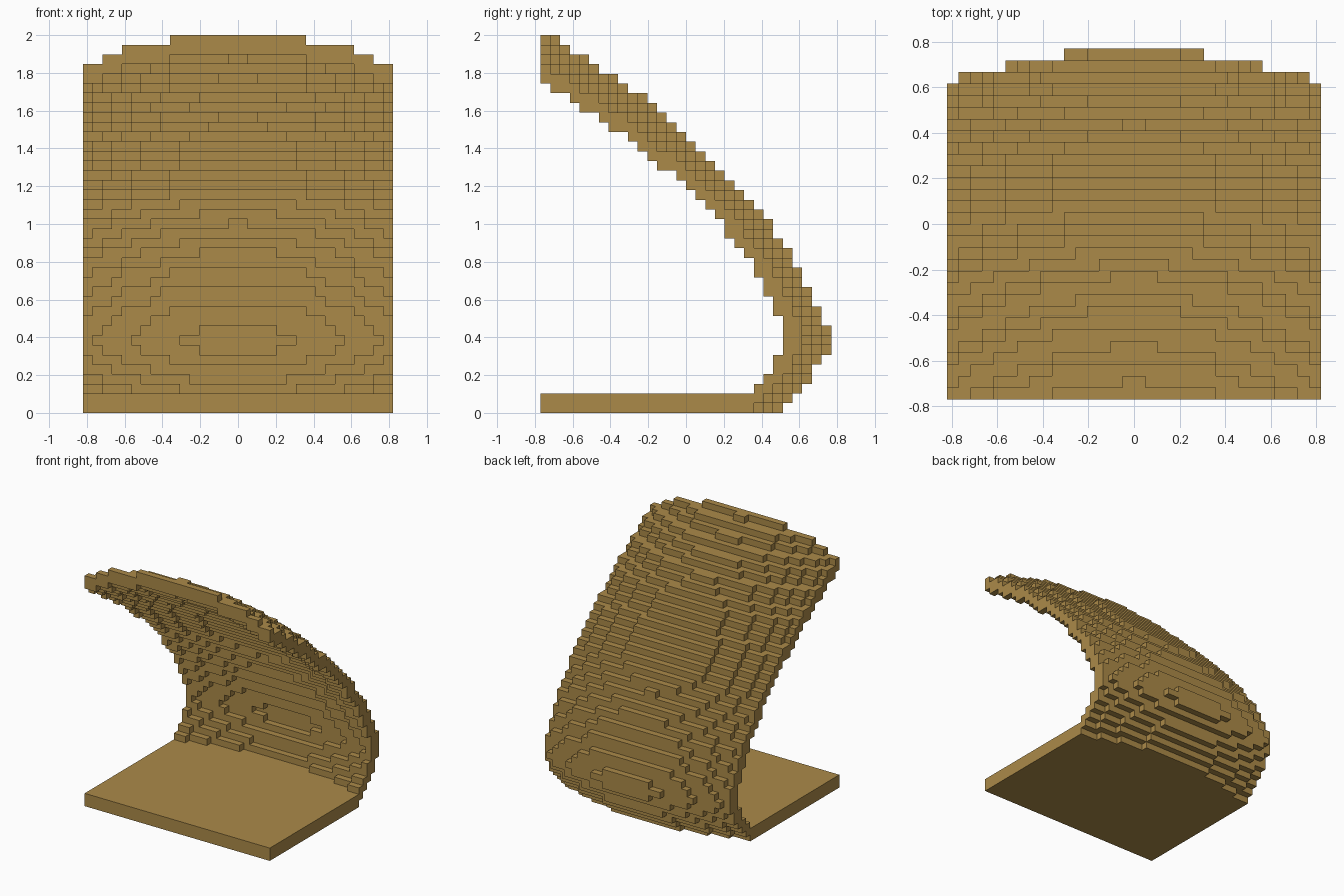
import bpy, bmesh
from mathutils import Vector

cube = bpy.data.objects.get("Cube")
if cube:
    bpy.data.objects.remove(cube)

# Block grid: 32 wide, 30 deep, 39 high
CELL = 2 / 39
WIDE, DEEP, HIGH = 32, 30, 39
BASE_DEPTH, BASE_HEIGHT = 22, 2

# Depth of the back surface along the middle, one value per block layer
SPINE = [25, 26, 27, 27.8, 28.4, 29.1, 29.65, 29.85, 29.65, 29.3,
         29, 28.45, 28.15, 27.45, 27, 26.3, 25.65, 25, 24.2, 23.52,
         22.67, 22, 21.1, 20.2, 19.2, 18.2, 17.2, 16.1, 15.1, 14.1,
         13, 11.7, 10.6, 9, 7.8, 6.5, 4.55, 3.5, 1.55]
# How far the sides curve forward, as (layer, blocks)
BOW = [(0, 3.6), (4, 2.9), (7, 2.65), (14, 2.9), (24, 3.5), (30, 4.4), (38, 6)]

wood = bpy.data.materials.new("Warm tan")
wood.diffuse_color = (0.41, 0.255, 0.066, 1)
wood.use_nodes = True
wood.node_tree.nodes["Principled BSDF"].inputs["Base Color"].default_value = (0.41, 0.255, 0.066, 1)


def bow(layer):
    for (a, va), (b, vb) in zip(BOW, BOW[1:]):
        if layer <= b:
            return va + (vb - va) * (layer - a) / (b - a)
    return BOW[-1][1]


def back_limit(i, k):
    """Number of blocks in front of the outer surface at column i, layer k."""
    if k >= HIGH:
        return -10
    across = (i + 0.5 - WIDE / 2) / (WIDE / 2)
    return round(SPINE[k] - bow(k) * across ** 2)


def in_shell(i, j, k):
    if j >= back_limit(i, k):
        return False
    if k < BASE_HEIGHT:
        return j >= BASE_DEPTH
    # Two blocks thick, measured backwards or upwards
    return j + 2 >= back_limit(i, k) or j >= back_limit(i, k + 2)


def in_base(i, j, k):
    return 0 <= i < WIDE and 0 <= j < BASE_DEPTH and 0 <= k < BASE_HEIGHT


def to_world(p):
    return Vector((p[0] - WIDE / 2, p[1] - DEEP / 2, p[2])) * CELL


def add_object(name, bm):
    mesh = bpy.data.meshes.new(name)
    bm.to_mesh(mesh)
    bm.free()
    mesh.materials.append(wood)
    obj = bpy.data.objects.new(name, mesh)
    bpy.context.collection.objects.link(obj)


# Flat base slab
bm = bmesh.new()
bmesh.ops.create_cube(bm, size=1)
for v in bm.verts:
    v.co = to_world(((v.co.x + 0.5) * WIDE, (v.co.y + 0.5) * BASE_DEPTH, (v.co.z + 0.5) * BASE_HEIGHT))
add_object("base_slab", bm)

# Curved stepped back: only the exposed block sides are made
blocks = {(i, j, k) for i in range(WIDE) for j in range(DEEP) for k in range(HIGH)
          if in_shell(i, j, k)}
bm = bmesh.new()
corners = {}


def corner(p):
    if p not in corners:
        corners[p] = bm.verts.new(to_world(p))
    return corners[p]


for block in sorted(blocks):
    for axis in range(3):
        for side in (0, 1):
            beside = list(block)
            beside[axis] += 2 * side - 1
            if tuple(beside) in blocks or in_base(*beside):
                continue
            u, w = (axis + 1) % 3, (axis + 2) % 3
            loop = []
            for du, dw in ((0, 0), (1, 0), (1, 1), (0, 1)):
                p = list(block)
                p[axis] += side
                p[u] += du
                p[w] += dw
                loop.append(corner(tuple(p)))
            bm.faces.new(loop if side else loop[::-1])
add_object("curved_back", bm)
